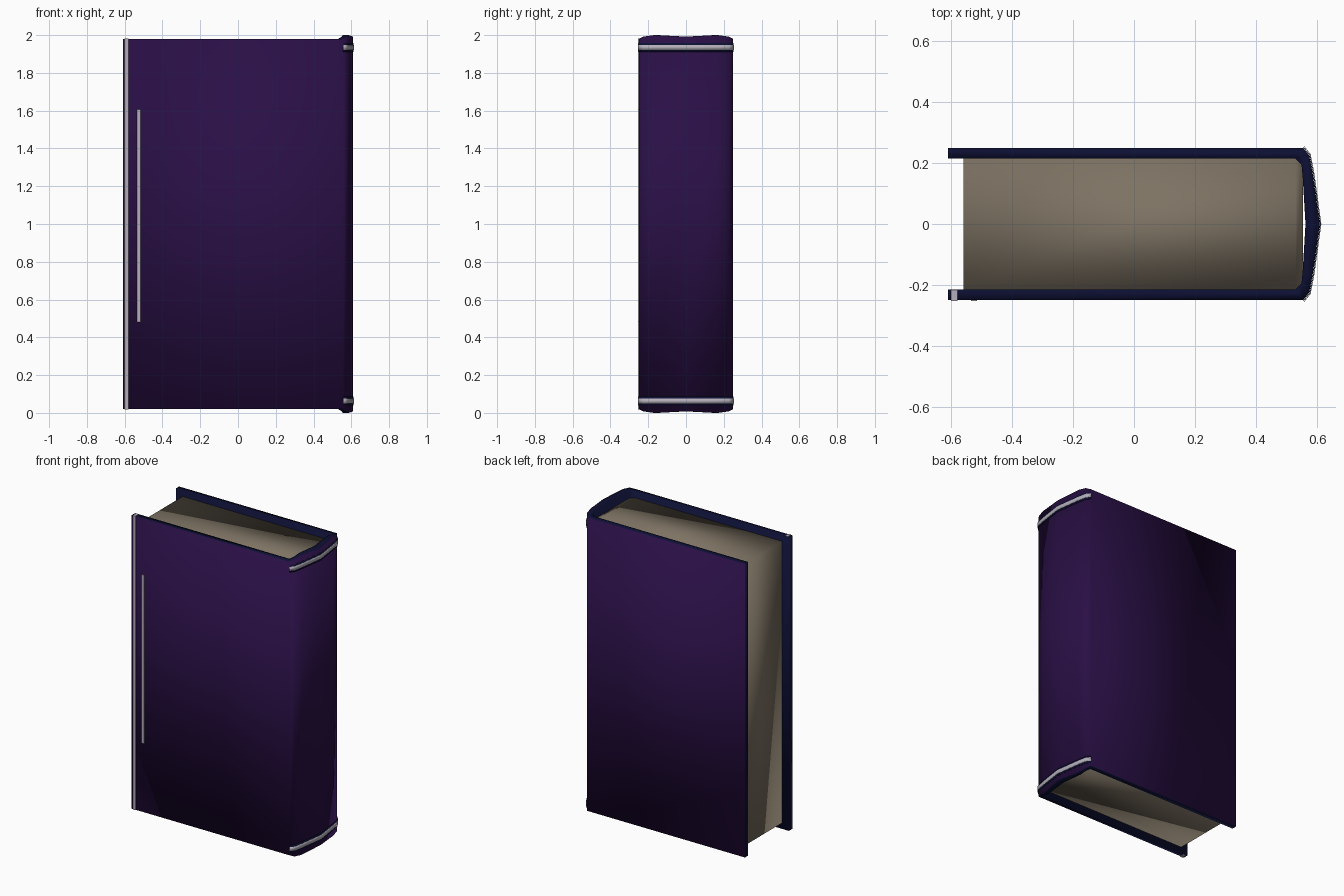
import bpy

if "Cube" in bpy.data.objects:
    bpy.data.objects.remove(bpy.data.objects["Cube"])


def material(name, rgb):
    m = bpy.data.materials.new(name)
    m.use_nodes = True
    m.diffuse_color = (*rgb, 1)
    bsdf = m.node_tree.nodes["Principled BSDF"]
    bsdf.inputs["Base Color"].default_value = (*rgb, 1)
    bsdf.inputs["Roughness"].default_value = 0.8
    return m


PURPLE = material("purple cloth", (0.023, 0.005, 0.062))
NAVY = material("navy edge", (0.004, 0.005, 0.034))
PAPER = material("aged paper", (0.205, 0.17, 0.125))
SILVER = material("silver trim", (0.46, 0.43, 0.49))


def make(name, verts, faces, mats, indices=None, smooth=True):
    mesh = bpy.data.meshes.new(name)
    mesh.from_pydata(verts, [], faces)
    for m in mats:
        mesh.materials.append(m)
    for i, p in enumerate(mesh.polygons):
        p.use_smooth = smooth
        p.material_index = indices[i] if indices else 0
    ob = bpy.data.objects.new(name, mesh)
    bpy.context.scene.collection.objects.link(ob)
    return ob


def both_sides(half):
    """Path from the front fore-edge, round the spine, to the back fore-edge."""
    return half + [(x, -y, *r) for x, y, *r in reversed(half[:-1])]


# Half profiles: x, y, and how far the spine rises past the boards
outer = both_sides([(-0.61, -0.25, 0), (0.555, -0.25, 0), (0.575, -0.225, 0.012),
                    (0.586, -0.17, 0.02), (0.61, 0, 0.012)])
inner = both_sides([(-0.61, -0.215), (0.53, -0.215), (0.55, -0.195),
                    (0.554, -0.15), (0.563, 0)])

# Case: boards and spine as one wrapped shell
n = len(outer)
rise = [p[2] for p in outer]
verts = []
for path in (outer, inner):
    for base, sign in ((0.02, -1), (1.98, 1)):
        verts += [(p[0], p[1], base + sign * r) for p, r in zip(path, rise)]
faces, colours = [], []
for i in range(n - 1):
    j = i + 1
    ob, ot, ib, it = 0, n, 2 * n, 3 * n
    faces += [(ob + i, ob + j, ot + j, ot + i),
              (ib + j, ib + i, it + i, it + j),
              (ot + i, ot + j, it + j, it + i),
              (ob + j, ob + i, ib + i, ib + j)]
    colours += [0, 1, 1, 1]
faces += [(0, n, 3 * n, 2 * n), (n - 1, 3 * n - 1, 4 * n - 1, 2 * n - 1)]
colours += [1, 1]
make("book_cover", verts, faces, [PURPLE, NAVY], colours)

# Page block: strips between the mirrored halves of the inner profile
half = [(-0.56, -0.217)] + inner[1:n // 2]
k = len(half)
ring = half + [(x, -y) for x, y in reversed(half)]
r = len(ring)
verts = [(x, y, z) for z in (0.06, 1.94) for x, y in ring]
faces = [(i, (i + 1) % r, r + (i + 1) % r, r + i) for i in range(r)]
for i in range(k - 1):
    strip = (i, i + 1, r - 2 - i, r - 1 - i)
    faces += [tuple(reversed(strip)), tuple(r + v for v in strip)]
make("page_block", verts, faces, [PAPER])


def spine_ribbon(name, low, high, gap, mat):
    """Thin band hugging the outside of the spine."""
    path = [(x + gap, y * (1 + 4 * gap)) for x, y, _ in outer[1:-1]]
    m = len(path)
    verts = [(x, y, z) for z in (low, high) for x, y in path]
    faces = [(i, i + 1, m + i + 1, m + i) for i in range(m - 1)]
    ribbon = make(name, verts, faces, [mat])
    solid = ribbon.modifiers.new("thickness", "SOLIDIFY")
    solid.thickness = 0.002
    solid.offset = 0


for end, low in (("bottom", 0.05), ("top", 1.922)):
    spine_ribbon(end + "_spine_band", low, low + 0.026, 0.004, SILVER)
    spine_ribbon(end + "_band_border", low - 0.012, low + 0.037, 0.0015, NAVY)


def bar(name, x0, x1, y0, y1, z0, z1, mat):
    verts = [(x, y, z) for x in (x0, x1) for y in (y0, y1) for z in (z0, z1)]
    faces = [(0, 1, 3, 2), (4, 6, 7, 5), (0, 4, 5, 1),
             (2, 3, 7, 6), (0, 2, 6, 4), (1, 5, 7, 3)]
    make(name, verts, faces, [mat], smooth=False)


# Front board trim: a full-height stripe round the edge and a short inner line
bar("edge_stripe", -0.60, -0.58, -0.253, -0.217, 0.018, 1.982, SILVER)
bar("inner_stripe", -0.535, -0.516, -0.253, -0.248, 0.48, 1.605, SILVER)
